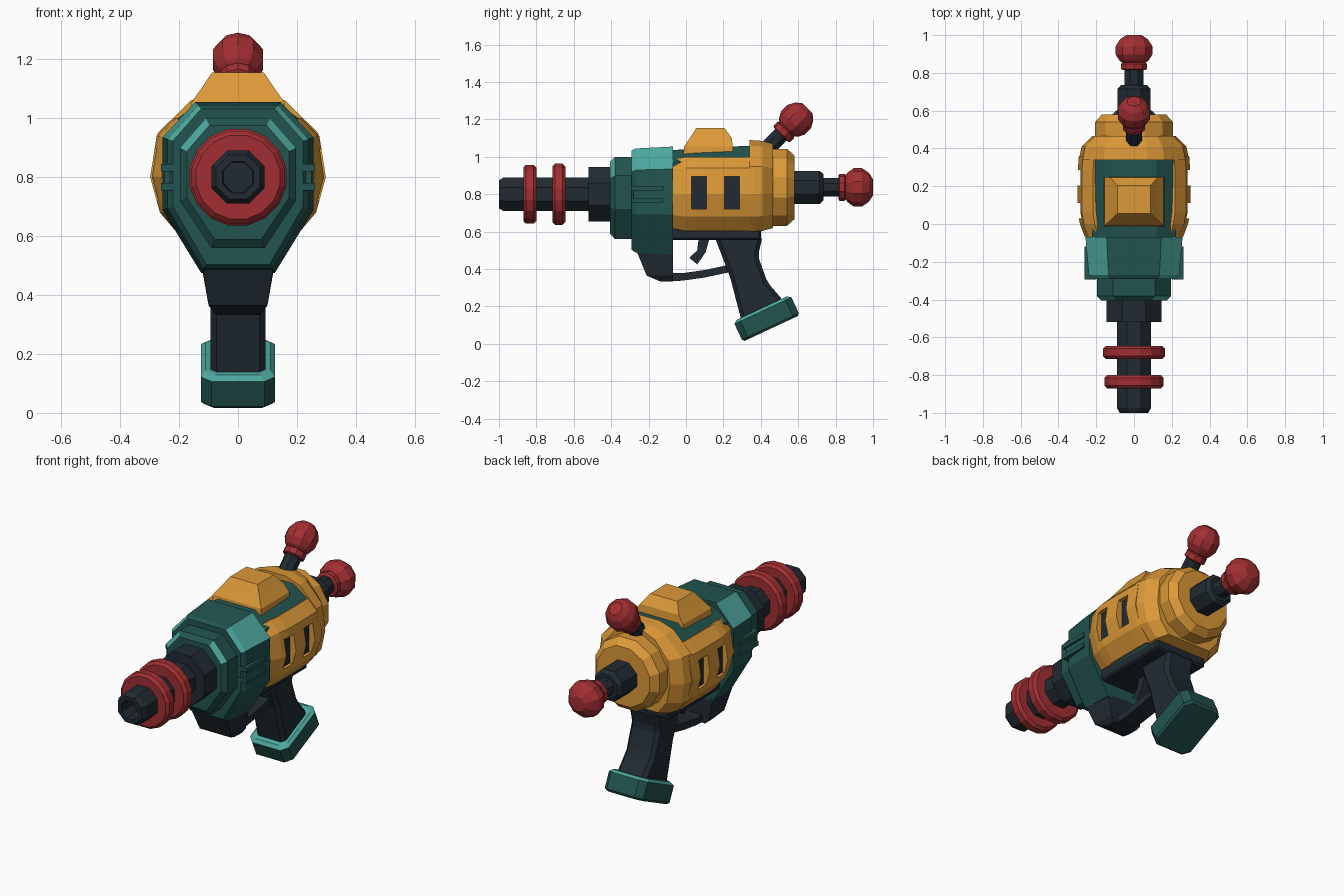
import bpy, bmesh, math
from mathutils import Matrix, Vector

if "Cube" in bpy.data.objects:
    bpy.data.objects.remove(bpy.data.objects["Cube"])


def material(name, rgb):
    m = bpy.data.materials.new(name)
    m.diffuse_color = (*rgb, 1)
    m.use_nodes = True
    m.node_tree.nodes["Principled BSDF"].inputs["Base Color"].default_value = m.diffuse_color
    return m


YELLOW = material("warm_yellow", (0.72, 0.32, 0.04))
GREEN = material("deep_green", (0.016, 0.09, 0.08))
TEAL = material("light_teal", (0.075, 0.40, 0.35))
DARK = material("dark_slate", (0.015, 0.024, 0.032))
RED = material("red", (0.36, 0.028, 0.032))


def loft(name, rings, *mats, bevel=0.0):
    """Skin a list of equal-length point rings and cap both ends."""
    bm = bmesh.new()
    vs = [[bm.verts.new(p) for p in ring] for ring in rings]
    n = len(rings[0])
    for a, b in zip(vs, vs[1:]):
        for i in range(n):
            bm.faces.new((a[i], a[(i + 1) % n], b[(i + 1) % n], b[i]))
    bm.faces.new(vs[0])
    bm.faces.new(vs[-1])
    bmesh.ops.recalc_face_normals(bm, faces=bm.faces)
    if bevel:
        bmesh.ops.bevel(bm, geom=list(bm.edges), offset=bevel, segments=1,
                        affect='EDGES', clamp_overlap=True)
    me = bpy.data.meshes.new(name)
    bm.to_mesh(me)
    bm.free()
    ob = bpy.data.objects.new(name, me)
    bpy.context.collection.objects.link(ob)
    for m in mats:
        me.materials.append(m)
    return ob


def lathe(name, profile, sides, mat, origin=(0, 0, 0.8), tilt=0.0):
    """Revolve (distance, apothem) pairs about local y, tilted upwards."""
    M = Matrix.Translation(origin) @ Matrix.Rotation(tilt, 4, 'X')
    k = 1 / math.cos(math.pi / sides)
    ang = [2 * math.pi * (i + 0.5) / sides for i in range(sides)]
    return loft(name, [[M @ Vector((r * k * math.cos(a), t, r * k * math.sin(a)))
                        for a in ang] for t, r in profile], mat)


def section(half, y, sx=1.0, sz=1.0, zc=0.8, mirror=True):
    """Cross-section at y, scaled about zc; half profile mirrored if asked."""
    pts = [(x * sx, y, zc + (z - zc) * sz) for x, z in half]
    return pts + [(-x, y, z) for x, y, z in reversed(pts)] if mirror else pts


def plate(name, yz, w, mat, bevel=0.0):
    """Side outline extruded across x; w is a half width."""
    return loft(name, [[(x, y, z) for y, z in yz] for x in (-w, w)], mat, bevel=bevel)


def box(name, lo, hi, mat, bevel=0.0):
    (x0, y0, z0), (x1, y1, z1) = lo, hi
    return loft(name, [[(x, y0, z0), (x, y1, z0), (x, y1, z1), (x, y0, z1)]
                       for x in (x0, x1)], mat, bevel=bevel)


def knob(name, origin, tilt, start, length, r):
    prof = [(0, .6), (.03, .7), (.18, .7), (.21, .62), (.27, .78), (.45, 1),
            (.68, 1), (.88, .75), (1, .42)]
    lathe(name, [(start + t * length, q * r) for t, q in prof], 10, RED, origin, tilt)


# Barrel with hollow muzzle, collar and red rings
lathe("barrel", [(-.9, .05), (-1, .053), (-1, .075), (-.975, .09), (-.45, .09)], 8, DARK)
lathe("barrel_collar", [(-.52, .145), (-.36, .145)], 8, DARK)
for name, y0, y1, r in (("front_ring", -.87, -.80, .157), ("rear_ring", -.715, -.645, .164)):
    lathe(name, [(y0, r - .015), (y0 + .015, r), (y1 - .015, r), (y1, r - .015)], 16, RED)

# Green nose step and main nose block, with light upper diagonals
half = [(.09, .56), (.197, .72), (.197, .9), (.11, 1.0)]
step = loft("nose_step", [section(half, y, s, s) for y, s in
                          ((-.405, .88), (-.38, 1), (-.27, 1))], GREEN, TEAL)
half = [(.125, .475), (.257, .69), (.257, .935), (.145, 1.055)]
nose = loft("nose_block", [section(half, y, sx, sz) for y, sx, sz in
                           ((-.292, .86, .91), (-.27, .93, .96), (-.07, 1, 1))], GREEN, TEAL)
for ob, ny_max in ((step, -.3), (nose, 1)):
    for p in ob.data.polygons:
        n = p.normal
        if abs(n.x) > .3 and n.z > .3 and n.y < ny_max:
            p.material_index = 1

# Green inner body showing between the side panels
half = [(.17, .62), (.22, .7), (.235, .8), (.222, .97), (.12, 1.035)]
loft("inner_body", [section(half, -.08), section(half, .1, 1, 1.06),
                    section(half, .38, 1, 1.11)], GREEN)

# Side panels with recessed dark windows, and raised clips on the nose
half = [(.17, .62), (.2, .603), (.265, .68), (.298, .8), (.276, .94), (.217, 1.0), (.17, .98)]
for side, sx in (("right", 1), ("left", -1)):
    panel = loft(side + "_panel", [section(half, y, sx * s, z, mirror=False) for y, s, z in
                                   ((-.07, .87, .93), (0, .96, 1), (.06, 1, 1),
                                    (.28, 1, 1), (.36, .98, 1))], YELLOW, DARK)
    for y in (.03, .205):
        x0, x1 = sorted((sx * .258, sx * .4))
        cutter = box("window_cutter", (x0, y, .72), (x1, y + .08, .895), YELLOW)
        mod = panel.modifiers.new("window", 'BOOLEAN')
        mod.operation, mod.solver, mod.object = 'DIFFERENCE', 'EXACT', cutter
        bpy.context.view_layer.objects.active = panel
        bpy.ops.object.modifier_apply(modifier=mod.name)
        bpy.data.objects.remove(cutter)
    for p in panel.data.polygons:
        if abs(abs(p.center.x) - .258) < .001 and abs(p.normal.x) > .99:
            p.material_index = 1
    for part, z0, z1 in (("upper", .82, .845), ("lower", .755, .78)):
        x0, x1 = sorted((sx * .2, sx * .262))
        box(f"{side}_{part}_clip", (x0, -.295, z0), (x1, -.12, z1), GREEN)
    x0, x1 = sorted((sx * .2, sx * .25))
    box(side + "_clip_core", (x0, -.28, .77), (x1, -.12, .83), GREEN)

# Rear shell, stepped end cap and top hump
half = [(.19, .6), (.265, .68), (.292, .8), (.272, .95), (.16, 1.06), (.07, 1.09)]
loft("rear_shell", [section(half, y, sx, sz, .84) for y, sx, sz in
                    ((.34, 1, 1), (.41, .95, .98), (.465, .76, .92))], YELLOW)
lathe("rear_cap", [(.4, .206), (.54, .206), (.58, .17)], 12, YELLOW, (0, 0, .837))
loft("top_hump", [[(-w, y0, z), (w, y0, z), (w, y1, z), (-w, y1, z)] for z, w, y0, y1 in
                  ((1.0, .16, -.015, .25), (1.055, .157, -.01, .25),
                   (1.1, .125, .02, .245), (1.155, .088, .055, .205))], YELLOW)

# Tail rod and angled lever, each with a red knob
lathe("tail_rod", [(.55, .088), (.715, .088), (.735, .07), (.735, .05), (.85, .05)],
      8, DARK, (0, 0, .837))
knob("tail_knob", (0, 0, .837), 0, .815, .185, .098)
lathe("lever_rod", [(-.03, .043), (.16, .043)], 8, DARK, (0, .42, 1.03), math.pi / 4)
knob("lever_knob", (0, .42, 1.03), math.pi / 4, .125, .2, .085)

# Underside rail, guard front block, guard strip and trigger
box("under_rail", (-.17, -.08, .555), (.17, .40, .63), DARK, .01)
loft("guard_block", [[(-w, y0, z0), (w, y0, z0), (w, y1, z1), (-w, y1, z1)]
                     for w, y0, y1, z0, z1 in ((.122, -.27, -.07, .51, .49),
                                               (.1, -.21, -.07, .365, .365),
                                               (.075, -.14, -.07, .335, .333))], DARK)
plate("guard_strip", [(-.14, .333), (-.02, .338), (.1, .355), (.24, .385), (.24, .425),
                      (.1, .395), (-.02, .378), (-.14, .38)], .055, DARK)
plate("trigger", [(.07, .58), (.13, .58), (.105, .49), (.06, .425), (.018, .46), (.06, .50)],
      .028, DARK)

# Grip and its chamfered green foot
plate("grip", [(.15, .58), (.41, .58), (.385, .47), (.435, .33), (.53, .22), (.30, .11),
               (.235, .36)], .093, DARK, .02)
M = Matrix.Translation((0, .4305, .137)) @ Matrix.Rotation(math.radians(25), 4, 'X')


def foot_ring(z, s):
    w, d, c = .125 * s, .168 * s, .035
    pts = [(w - c, -d), (w, c - d), (w, d - c), (w - c, d)]
    pts += [(-x, y) for x, y in reversed(pts)]
    return [M @ Vector((x, y, z)) for x, y in pts]


foot = loft("grip_foot", [foot_ring(z, s) for z, s in
                          ((-.06, .93), (-.048, 1), (.045, 1), (.06, .88))], GREEN, TEAL)
up = M.to_3x3() @ Vector((0, 0, 1))
for p in foot.data.polygons:
    if p.normal.dot(up) > .3:
        p.material_index = 1
